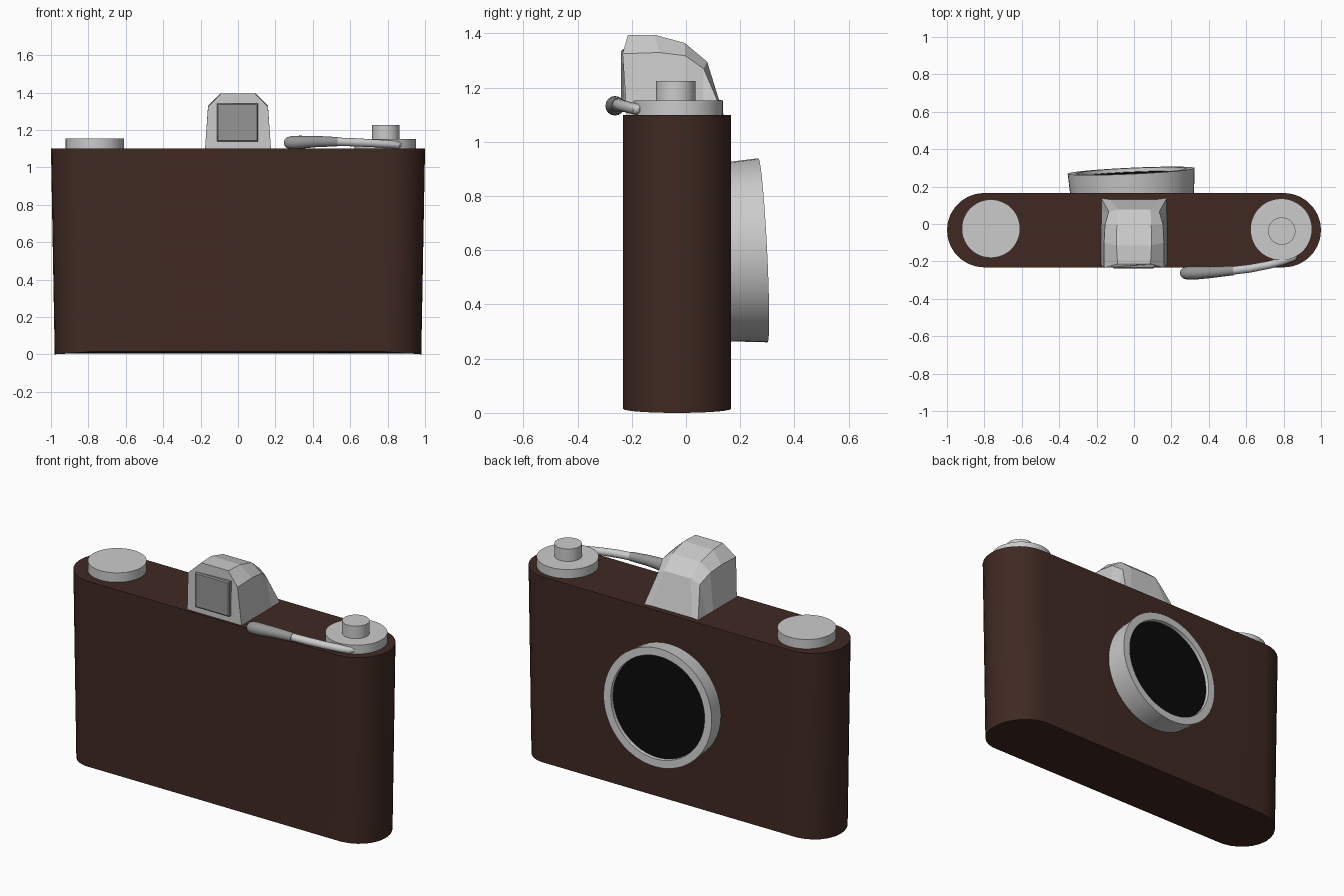
import bpy, bmesh
from math import sin, cos, pi, radians
from mathutils import Vector, Matrix

if "Cube" in bpy.data.objects:
    bpy.data.objects.remove(bpy.data.objects["Cube"])


def material(name, rgb):
    m = bpy.data.materials.new(name)
    m.diffuse_color = (*rgb, 1)
    m.use_nodes = True
    m.node_tree.nodes["Principled BSDF"].inputs["Base Color"].default_value = m.diffuse_color
    return m


BROWN = material("brown_leather", (0.05, 0.022, 0.016))
BLACK = material("black_glass", (0.003, 0.003, 0.003))
DARK = material("dark_grey", (0.3, 0.3, 0.3))


def loft(name, rings, mat=None, smooth=35, caps=(True, True), matrix=Matrix()):
    """Skin a list of equally sized closed rings."""
    bm = bmesh.new()
    rows = [[bm.verts.new(matrix @ Vector(p)) for p in r] for r in rings]
    n = len(rows[0])
    for a, b in zip(rows, rows[1:]):
        for i in range(n):
            j = (i + 1) % n
            bm.faces.new((a[i], a[j], b[j], b[i]))
    if caps[0]:
        bm.faces.new(rows[0])
    if caps[1]:
        bm.faces.new(rows[-1])
    bmesh.ops.remove_doubles(bm, verts=bm.verts, dist=1e-5)
    bmesh.ops.recalc_face_normals(bm, faces=bm.faces)
    me = bpy.data.meshes.new(name)
    bm.to_mesh(me)
    bm.free()
    ob = bpy.data.objects.new(name, me)
    bpy.context.collection.objects.link(ob)
    if mat:
        me.materials.append(mat)
    if smooth:
        bpy.ops.object.select_all(action='DESELECT')
        ob.select_set(True)
        bpy.context.view_layer.objects.active = ob
        bpy.ops.object.shade_smooth_by_angle(angle=radians(smooth))
    return ob


def circle(r, z, n=48):
    return [(r * cos(2 * pi * i / n), r * sin(2 * pi * i / n), z) for i in range(n)]


def lathe(name, profile, matrix, **kw):
    return loft(name, [circle(r, z) for r, z in profile], matrix=matrix, **kw)


# body: stadium outline, slightly narrower at the foot
def stadium(scale, z, drop=0.0, n=14):
    pts = []
    for side, start in ((1, -pi / 2), (-1, pi / 2)):
        for i in range(n + 1):
            a = start + pi * i / n
            c = abs(cos(a))
            pts.append((scale * (side * 0.8 + 0.2 * cos(a)),
                        -0.033 + 0.199 * sin(a), z - drop * c))
    return pts


loft("body", [stadium(0.98, 0.015, 0.015), stadium(1.0, 1.10)], mat=BROWN)

# lens ring and glass, tilted a little
axis = Vector((-0.045, 1, 0.05)).normalized()
lens = Matrix.Translation((-0.015, 0.284, 0.6)) @ axis.to_track_quat('Z', 'Y').to_matrix().to_4x4()
lathe("lens_ring", [(0.328, -0.16), (0.34, 0), (0.295, 0), (0.292, -0.03)], lens,
      caps=(True, False))
lathe("lens_glass", [(0.294, -0.03), (0.294, -0.02)], lens, mat=BLACK)

# top dials
for name, x, y, r, z0, z1 in (("rewind_dial", -0.765, -0.025, 0.156, 1.09, 1.155),
                              ("winder_plate", 0.787, -0.029, 0.165, 1.09, 1.152),
                              ("shutter_button", 0.79, -0.038, 0.073, 1.14, 1.225)):
    lathe(name, [(r, z0), (r, z1)], Matrix.Translation((x, y, 0)))


# viewfinder housing: (y, half width, z) at base, shoulder and top
def section(*levels):
    left = [(-w, y, z) for y, w, z in levels]
    return left + [(-x, y, z) for x, y, z in reversed(left)]


B = 1.09
foot = (0.142, 0.177, B)
loft("viewfinder_housing", [
    section((-0.218, 0.177, B), (-0.234, 0.16, 1.325), (-0.214, 0.088, 1.395)),
    section((-0.11, 0.177, B), (-0.10, 0.16, 1.33), (-0.115, 0.094, 1.395)),
    section((0.0, 0.177, B), (-0.003, 0.155, 1.318), (-0.005, 0.092, 1.365)),
    section((0.06, 0.177, B), (0.065, 0.135, 1.27), (0.078, 0.088, 1.296)),
    section(foot, foot, (0.135, 0.13, B)),
], smooth=0, caps=(True, True))


# viewfinder window: slab with a chamfered face
def rect(y, inset):
    x0, x1, z0, z1 = -0.112 + inset, 0.108 - inset, 1.138 + inset, 1.342 - inset
    return [(x0, y, z0), (x1, y, z0), (x1, y, z1), (x0, y, z1)]


loft("viewfinder_window", [rect(-0.20, 0), rect(-0.233, 0), rect(-0.239, 0.006)],
     mat=DARK, smooth=0)


# winding lever: tube along x, y, z, radius
def tube(name, path, **kw):
    pts = [Vector(p[:3]) for p in path]
    rings = []
    for i, p in enumerate(pts):
        t = pts[min(i + 1, len(pts) - 1)] - pts[max(i - 1, 0)]
        rot = t.to_track_quat('Z', 'Y').to_matrix()
        rings.append([p + rot @ Vector(c) for c in circle(path[i][3], 0, 16)])
    return loft(name, rings, **kw)


tube("lever_arm", [(0.87, -0.165, 1.12, 0.010), (0.855, -0.176, 1.12, 0.020),
                   (0.80, -0.197, 1.124, 0.021), (0.72, -0.219, 1.129, 0.021),
                   (0.62, -0.238, 1.134, 0.022), (0.50, -0.252, 1.138, 0.022)])
tube("lever_grip", [(0.53, -0.249, 1.137, 0.025), (0.42, -0.258, 1.138, 0.030),
                    (0.33, -0.262, 1.134, 0.035), (0.285, -0.262, 1.132, 0.035),
                    (0.262, -0.262, 1.131, 0.029), (0.249, -0.262, 1.130, 0.016),
                    (0.246, -0.262, 1.130, 0.004)], mat=DARK, smooth=50)
